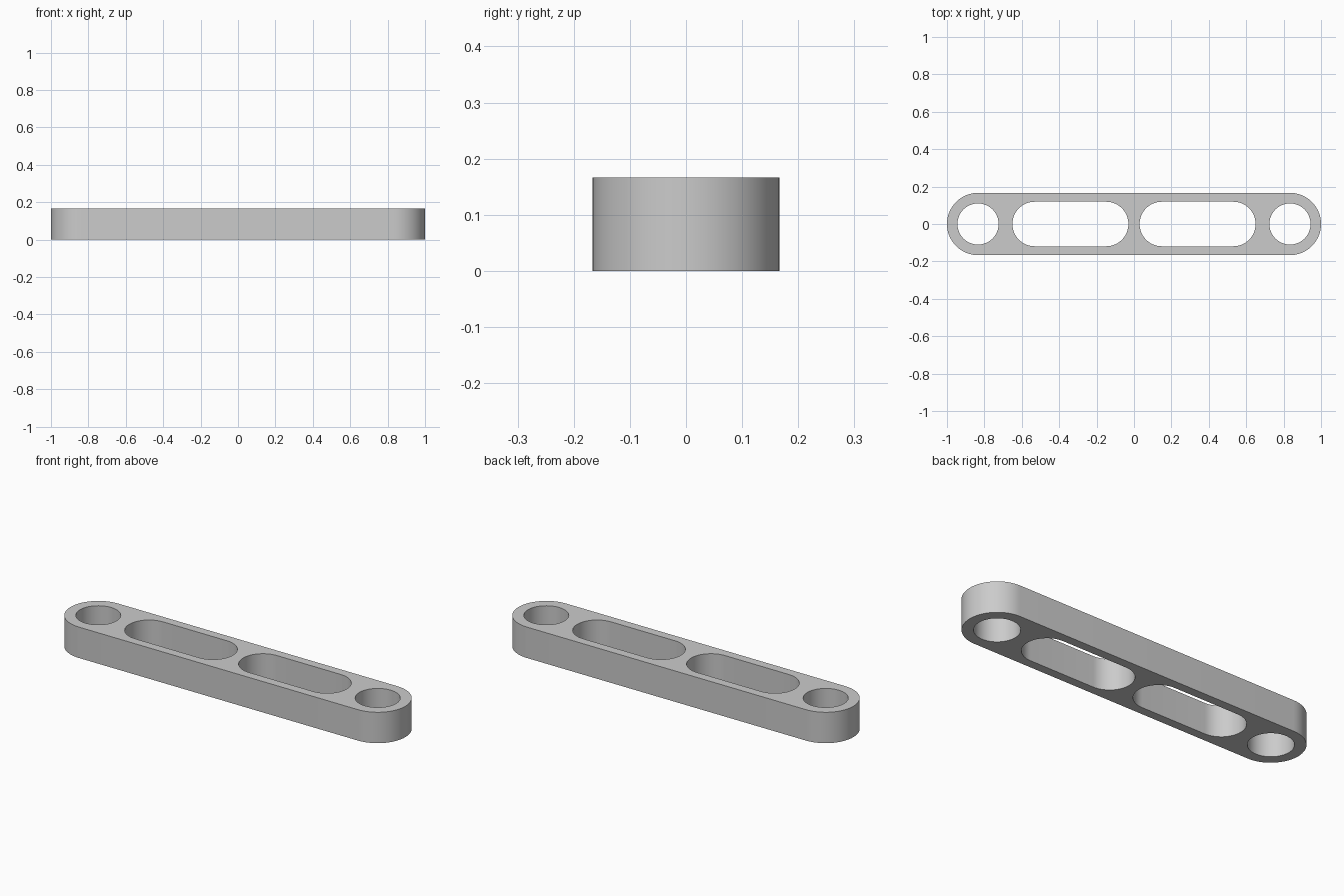
import bpy
import bmesh
from math import pi, cos, sin, radians

default = bpy.data.objects.get("Cube")
if default:
    bpy.data.objects.remove(default, do_unlink=True)

HEIGHT = 1 / 6
ARC_STEPS = 32

# Material
grey = bpy.data.materials.new("light_grey")
grey.use_nodes = True
colour = (0.6, 0.6, 0.6, 1)
grey.diffuse_color = colour
grey.node_tree.nodes["Principled BSDF"].inputs["Base Color"].default_value = colour


def add_stadium(curve, centre_x, half_length, radius):
    """Closed outline with round ends; a half_length equal to radius gives a circle."""
    reach = half_length - radius
    points = []
    for side in (1, -1):
        for i in range(ARC_STEPS + 1):
            if reach < 1e-6 and i == ARC_STEPS:
                continue
            a = -pi / 2 + pi * i / ARC_STEPS
            points.append((centre_x + side * (reach + radius * cos(a)),
                           side * radius * sin(a)))
    spline = curve.splines.new("POLY")
    spline.points.add(len(points) - 1)
    for point, (x, y) in zip(spline.points, points):
        point.co = (x, y, 0, 1)
    spline.use_cyclic_u = True


# Flat profile: outer outline, end holes and lightening slots
profile = bpy.data.curves.new("link_bar", "CURVE")
profile.dimensions = "2D"
profile.fill_mode = "BOTH"
profile.extrude = HEIGHT / 2
add_stadium(profile, 0, 1, 1 / 6)
for side in (-1, 1):
    add_stadium(profile, side * 0.834, 0.11, 0.11)
    add_stadium(profile, side * 0.34, 0.31, 0.119)

# Turn the profile into a solid bar
bar = bpy.data.objects.new("link_bar", profile)
bpy.context.collection.objects.link(bar)
bpy.ops.object.select_all(action="DESELECT")
bar.select_set(True)
bpy.context.view_layer.objects.active = bar
bpy.ops.object.convert(target="MESH")
bar = bpy.context.object

bm = bmesh.new()
bm.from_mesh(bar.data)
bmesh.ops.remove_doubles(bm, verts=bm.verts, dist=1e-5)
bmesh.ops.translate(bm, verts=bm.verts, vec=(0, 0, HEIGHT / 2))
bmesh.ops.dissolve_limit(bm, angle_limit=radians(0.5), verts=bm.verts, edges=bm.edges)
bmesh.ops.triangulate(bm, faces=[f for f in bm.faces if len(f.verts) > 4])
bmesh.ops.recalc_face_normals(bm, faces=bm.faces)
bm.to_mesh(bar.data)
bm.free()

# Smooth round walls, crisp rims
bar.data.materials.clear()
bar.data.materials.append(grey)
bpy.ops.object.shade_smooth_by_angle(angle=radians(30))
